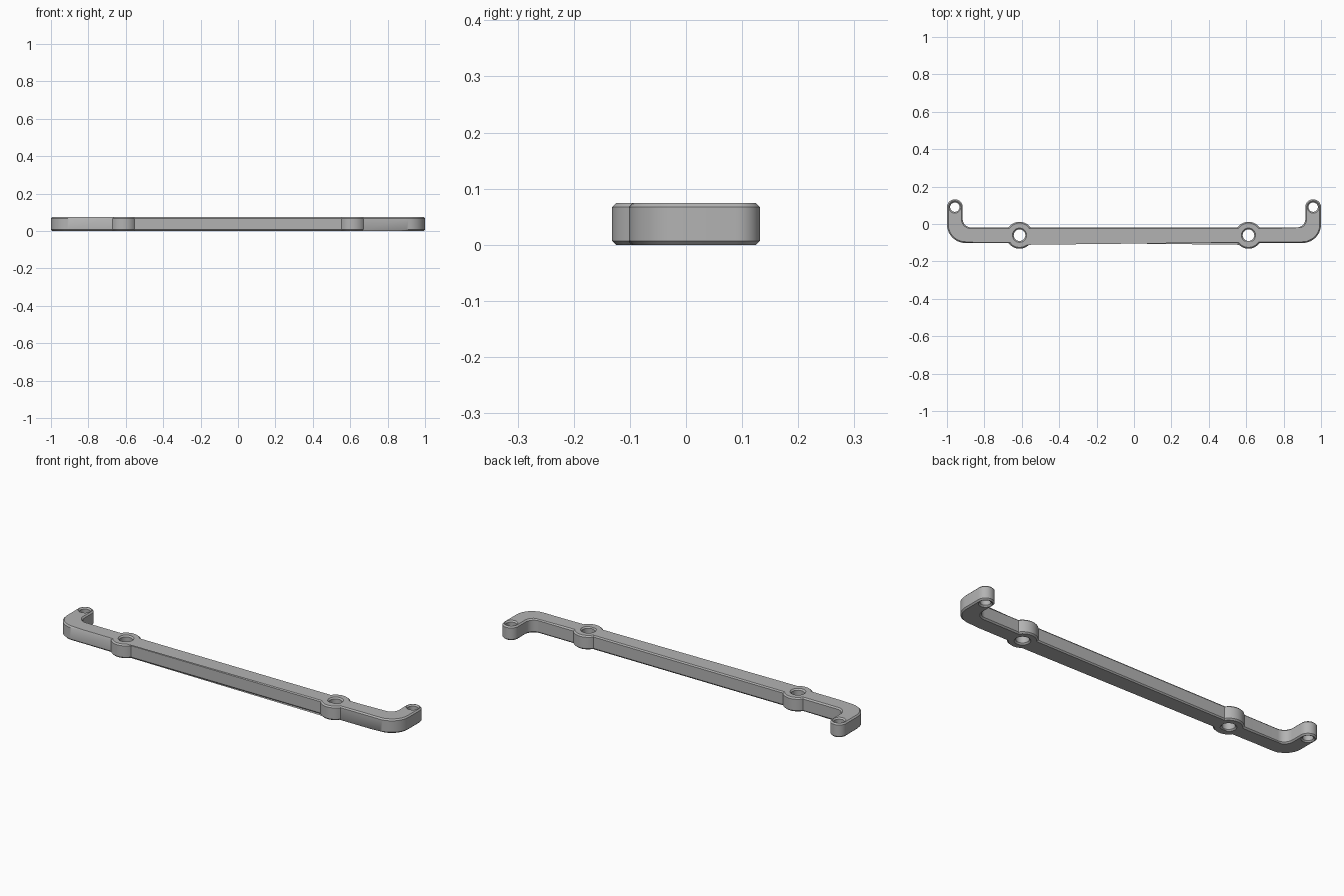
import bpy
import bmesh
from math import asin, cos, sin, degrees, radians

cube = bpy.data.objects.get("Cube")
if cube:
    bpy.data.objects.remove(cube, do_unlink=True)

HEIGHT, CHAMFER = 0.074, 0.007
BAR_Y, HALF = -0.06, 0.042            # bar centre line and half width
BOSS_X, BOSS_R, BOSS_HOLE = 0.612, 0.072, 0.031
TIP_X, TIP_Y, TIP_HOLE = 1 - HALF, 0.132 - HALF, 0.025
OUTER_R, INNER_R = 0.1, 0.045

grey = bpy.data.materials.new("plain grey")
grey.use_nodes = True
colour = (0.45, 0.45, 0.45, 1)
grey.diffuse_color = colour
grey.node_tree.nodes["Principled BSDF"].inputs["Base Color"].default_value = colour


def arc(cx, cy, r, start, end, steps):
    angles = [radians(start + (end - start) * i / steps) for i in range(steps + 1)]
    return [(cx + r * cos(a), cy + r * sin(a)) for a in angles]


def prism(bm, outline, z0, z1):
    face = bm.faces.new([bm.verts.new((x, y, z0)) for x, y in outline])
    top = bmesh.ops.extrude_face_region(bm, geom=[face])["geom"]
    verts = [v for v in top if isinstance(v, bmesh.types.BMVert)]
    bmesh.ops.translate(bm, verts=verts, vec=(0, 0, z1 - z0))


def make_object(name, bm):
    bmesh.ops.recalc_face_normals(bm, faces=bm.faces)
    mesh = bpy.data.meshes.new(name)
    bm.to_mesh(mesh)
    bm.free()
    mesh.materials.append(grey)
    obj = bpy.data.objects.new(name, mesh)
    bpy.context.collection.objects.link(obj)
    return obj


# Half outline: boss front, outer corner, arm tip, inner corner, boss back
join = degrees(asin(HALF / BOSS_R))
half = (arc(BOSS_X, BAR_Y, BOSS_R, 180 + join, 360 - join, 16)
        + arc(1 - OUTER_R, BAR_Y - HALF + OUTER_R, OUTER_R, 270, 360, 12)
        + arc(TIP_X, TIP_Y, HALF, 0, 180, 20)
        + arc(1 - 2 * HALF - INNER_R, BAR_Y + HALF + INNER_R, INNER_R, 0, -90, 10)
        + arc(BOSS_X, BAR_Y, BOSS_R, join, 180 - join, 16))
bm = bmesh.new()
prism(bm, half + [(-x, y) for x, y in reversed(half)], 0, HEIGHT)
bracket = make_object("bracket_bar", bm)

# Screw holes through the bosses and arm tips
bm = bmesh.new()
for side in (-1, 1):
    for x, y, r in ((BOSS_X, BAR_Y, BOSS_HOLE), (TIP_X, TIP_Y, TIP_HOLE)):
        prism(bm, arc(side * x, y, r, 0, 360, 32)[:-1], -0.1, HEIGHT + 0.1)
cutter = make_object("hole_cutter", bm)
cutter.hide_render = True

cut = bracket.modifiers.new("holes", "BOOLEAN")
cut.object = cutter
cut.operation = "DIFFERENCE"
cut.solver = "EXACT"

# Chamfer around every top and bottom rim
bevel = bracket.modifiers.new("chamfer", "BEVEL")
bevel.width = CHAMFER
bevel.segments = 1
bevel.limit_method = "ANGLE"
bevel.angle_limit = radians(70)
bevel.use_clamp_overlap = False

bpy.ops.object.select_all(action="DESELECT")
bracket.select_set(True)
bpy.context.view_layer.objects.active = bracket
bpy.ops.object.convert(target="MESH")
bpy.data.objects.remove(cutter, do_unlink=True)
bpy.ops.object.shade_smooth_by_angle(angle=radians(30))
